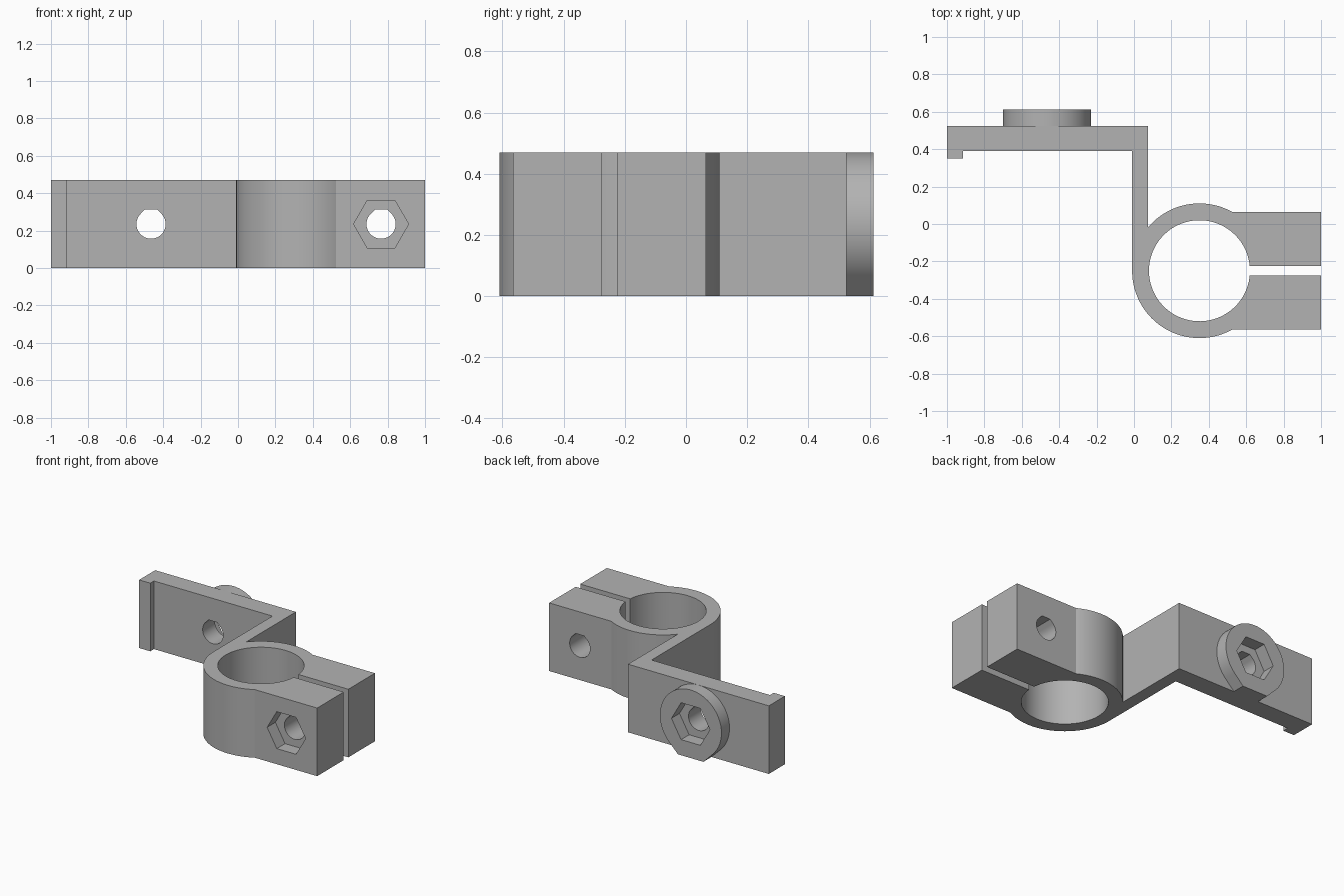
import bpy, bmesh, math

if "Cube" in bpy.data.objects:
    bpy.data.objects.remove(bpy.data.objects["Cube"])

H = 0.47            # height of the whole bracket
MID = H / 2         # height of the bolt axes

grey = bpy.data.materials.new("plain grey")
grey.diffuse_color = (0.45, 0.45, 0.45, 1)
grey.use_nodes = True
grey.node_tree.nodes["Principled BSDF"].inputs["Base Color"].default_value = grey.diffuse_color


def arc(cx, cy, r, a0, a1, n):
    """Points on an arc, angles in degrees."""
    return [(cx + r * math.cos(math.radians(a0 + (a1 - a0) * i / n)),
             cy + r * math.sin(math.radians(a0 + (a1 - a0) * i / n)))
            for i in range(n + 1)]


def prism(name, pts, a, b, axis="z"):
    """Extrude an outline from a to b along z, or an x-z outline along y."""
    bm = bmesh.new()
    place = (lambda p, t: (p[0], p[1], t)) if axis == "z" else (lambda p, t: (p[0], t, p[1]))
    lo = [bm.verts.new(place(p, a)) for p in pts]
    hi = [bm.verts.new(place(p, b)) for p in pts]
    bm.faces.new(lo)
    bm.faces.new(hi)
    for i in range(len(pts)):
        j = (i + 1) % len(pts)
        bm.faces.new((lo[i], lo[j], hi[j], hi[i]))
    bmesh.ops.recalc_face_normals(bm, faces=bm.faces)
    me = bpy.data.meshes.new(name)
    bm.to_mesh(me)
    bm.free()
    me.materials.append(grey)
    ob = bpy.data.objects.new(name, me)
    bpy.context.collection.objects.link(ob)
    return ob


def flat_sided_circle(cx, r, side):
    """Circle with 45 degree tangents to a flat at the top (1) or bottom (-1)."""
    k = r * math.tan(math.radians(22.5))
    pts = arc(cx, MID, r, 135, 405, 72) + [(cx + k, MID + r), (cx - k, MID + r)]
    return [(x, MID + side * (z - MID)) for x, z in pts]


def hexagon(cx):
    return arc(cx, MID, 0.147, 0, 300, 5)


def cut(ob, cutter):
    m = ob.modifiers.new("cut", "BOOLEAN")
    m.operation, m.solver, m.object = "DIFFERENCE", "EXACT", cutter
    bpy.context.view_layer.objects.active = ob
    bpy.ops.object.modifier_apply(modifier=m.name)
    bpy.data.objects.remove(cutter)


# Bracket outline: plate, arm, clamp ring and two ears split by a slot
CX, CY, R, RI = 0.35, -0.25, 0.36, 0.27
EAR, SLOT = 0.315, 0.025
ear_a = math.degrees(math.asin(EAR / R))
slot_a = math.degrees(math.asin(SLOT / RI))
arm_a = 180 - math.degrees(math.acos((CX - 0.075) / R))
outline = [(-1, 0.35), (-0.915, 0.35), (-0.915, 0.39), (-0.01, 0.39)]
outline += arc(CX, CY, R, 180, 360 - ear_a, 64)
outline += [(1, CY - EAR), (1, CY - SLOT)]
outline += arc(CX, CY, RI, 360 - slot_a, slot_a, 96)
outline += [(1, CY + SLOT), (1, CY + EAR)]
outline += arc(CX, CY, R, ear_a, arm_a, 32)
outline += [(0.075, 0.525), (-1, 0.525)]
bracket = prism("clamp_bracket", outline, 0, H)

# Bolt holes and the nut pocket in the front ear
PLATE_X, EAR_X = -0.465, 0.765
cut(bracket, prism("plate_hole", flat_sided_circle(PLATE_X, 0.078, 1), 0.3, 0.6, "y"))
cut(bracket, prism("ear_hole", flat_sided_circle(EAR_X, 0.078, 1), -0.7, 0.2, "y"))
cut(bracket, prism("ear_pocket", hexagon(EAR_X), -0.7, CY - EAR + 0.09, "y"))

# Round boss with a hexagonal nut pocket on the back of the plate
boss = prism("nut_boss", flat_sided_circle(PLATE_X, MID, -1), 0.525, 0.613, "y")
cut(boss, prism("boss_pocket", hexagon(PLATE_X), 0.45, 0.7, "y"))

# Smooth round walls, keeping flat faces flat
for ob in (bracket, boss):
    bpy.ops.object.select_all(action="DESELECT")
    ob.select_set(True)
    bpy.context.view_layer.objects.active = ob
    bpy.ops.object.shade_smooth_by_angle(angle=math.radians(25))
    w = ob.modifiers.new("flat_normals", "WEIGHTED_NORMAL")
    w.keep_sharp = True
